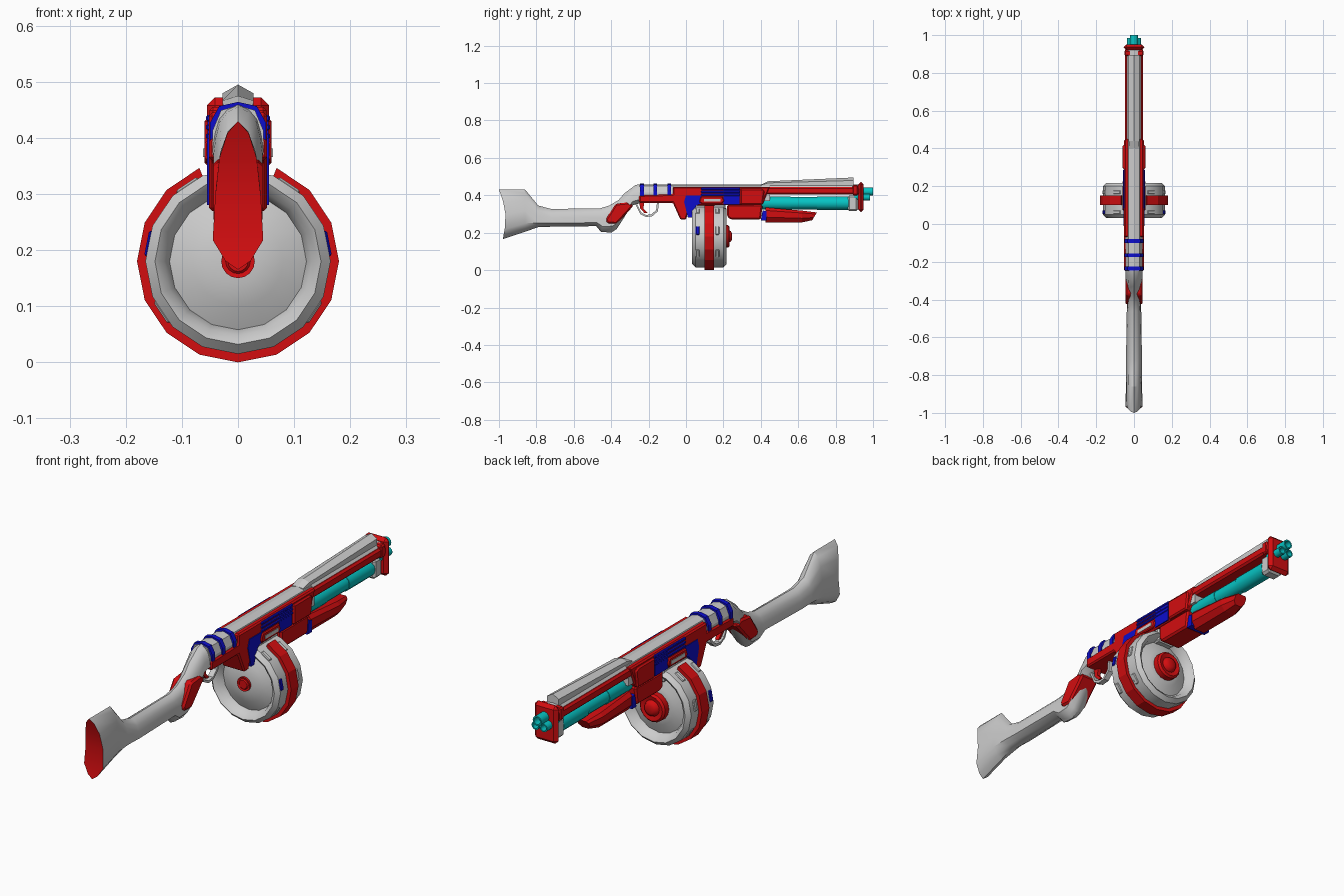
import bpy, bmesh, math
from mathutils import Matrix

cube = bpy.data.objects.get("Cube")
if cube:
    bpy.data.objects.remove(cube, do_unlink=True)


def material(name, rgb):
    m = bpy.data.materials.new(name)
    m.use_nodes = True
    m.diffuse_color = (*rgb, 1)
    m.node_tree.nodes["Principled BSDF"].inputs["Base Color"].default_value = (*rgb, 1)
    return m


GREY = material("light grey", (0.6, 0.6, 0.6))
RED = material("red", (0.65, 0.004, 0.005))
BLUE = material("blue", (0.004, 0.004, 0.6))
CYAN = material("cyan", (0.002, 0.55, 0.55))


def finish(name, bm, mats, smooth=False, bevel=0):
    bmesh.ops.remove_doubles(bm, verts=bm.verts, dist=1e-5)
    bmesh.ops.recalc_face_normals(bm, faces=bm.faces)
    me = bpy.data.meshes.new(name)
    bm.to_mesh(me)
    bm.free()
    ob = bpy.data.objects.new(name, me)
    bpy.context.collection.objects.link(ob)
    for m in mats:
        me.materials.append(m)
    if bevel:
        mod = ob.modifiers.new("chamfer", "BEVEL")
        mod.width, mod.segments = bevel, 1
    if smooth:
        bpy.ops.object.select_all(action="DESELECT")
        ob.select_set(True)
        bpy.context.view_layer.objects.active = ob
        bpy.ops.object.shade_smooth_by_angle(angle=math.radians(40))
    return ob


def prism(name, profile, w, mat, bevel=0, x=0):
    """Side profile of (y, z) points, extruded across x."""
    bm = bmesh.new()
    face = bm.faces.new([bm.verts.new((x - w, y, z)) for y, z in profile])
    ext = bmesh.ops.extrude_face_region(bm, geom=[face])["geom"]
    moved = [v for v in ext if isinstance(v, bmesh.types.BMVert)]
    bmesh.ops.translate(bm, verts=moved, vec=(2 * w, 0, 0))
    return finish(name, bm, [mat], bevel=bevel)


def box(name, y0, y1, z0, z1, w, mat, bevel=0):
    return prism(name, [(y0, z0), (y1, z0), (y1, z1), (y0, z1)], w, mat, bevel)


def loft(name, stations, section, mats, smooth=False, bow=0):
    """Rings between (bottom, top, half width); section is (height, width) fractions."""
    bm = bmesh.new()
    rings = []
    for i, ((yb, zb), (yt, zt), w) in enumerate(stations):
        sides = []
        for s in (-1, 1):
            sides.append([bm.verts.new((s * w * f, yb + (yt - yb) * t +
                          (bow * math.sin(math.pi * t) if i == 0 else 0),
                          zb + (zt - zb) * t)) for t, f in section])
        rings.append(sides)
    n = len(section)
    for a, b in zip(rings, rings[1:]):
        la, lb = a[0] + a[1][::-1], b[0] + b[1][::-1]
        for i in range(2 * n):
            j = (i + 1) % (2 * n)
            bm.faces.new((la[i], la[j], lb[j], lb[i]))
    for k, (left, right) in ((0, rings[0]), (1, rings[-1])):
        for i in range(n - 1):
            f = bm.faces.new((left[i], left[i + 1], right[i + 1], right[i]))
            f.material_index = len(mats) - 1 if k == 0 else 0
    return finish(name, bm, mats, smooth)


def lathe(name, profile, mat, x=0, z=0, n=16, skip=0, smooth=True, closed=False):
    """Turn (radius, y) points about a y axis, leaving out skip segments each side of the top."""
    bm = bmesh.new()
    rings = []
    for i in range(skip, n - skip + 1):
        a = 2 * math.pi * i / n
        rings.append([bm.verts.new((x + r * math.sin(a), y, z + r * math.cos(a)))
                      for r, y in profile])
    m = len(profile)
    for a, b in zip(rings, rings[1:]):
        for i in range(m if closed else m - 1):
            j = (i + 1) % m
            bm.faces.new((a[i], a[j], b[j], b[i]))
    if skip:
        bm.faces.new(rings[0])
        bm.faces.new(rings[-1])
    return finish(name, bm, [mat], smooth)


def tube(name, y0, y1, r, mat, x=0, z=0, bore=0.7):
    return lathe(name, [(0, y0), (r, y0), (r, y1), (r * bore, y1), (r * bore, y1 - 0.03),
                        (0, y1 - 0.03)], mat, x, z, n=12)


# Stock, with a red concave butt
ROUND = [(0, 0), (0.06, 0.5), (0.2, 1), (0.5, 0.9), (0.75, 0.74), (0.92, 0.42), (1, 0)]
loft("stock", [
    ((-0.98, 0.165), (-1.0, 0.43), 0.045), ((-0.86, 0.205), (-0.86, 0.43), 0.043),
    ((-0.79, 0.23), (-0.79, 0.345), 0.042), ((-0.72, 0.232), (-0.72, 0.327), 0.042),
    ((-0.48, 0.235), (-0.46, 0.33), 0.039), ((-0.455, 0.205), (-0.41, 0.345), 0.037),
    ((-0.40, 0.2), (-0.36, 0.375), 0.037), ((-0.37, 0.22), (-0.33, 0.41), 0.039),
    ((-0.29, 0.345), (-0.27, 0.455), 0.044), ((-0.24, 0.36), (-0.24, 0.46), 0.046)],
    ROUND, [GREY, RED], smooth=True, bow=0.025)
prism("grip_panel", [(-0.43, 0.27), (-0.42, 0.25), (-0.37, 0.247), (-0.28, 0.345),
                     (-0.31, 0.362), (-0.375, 0.355)], 0.044, RED, 0.008)

# Trigger and guard
arc = [(-0.275, 0.36), (-0.245, 0.3), (-0.215, 0.284), (-0.18, 0.288), (-0.15, 0.315), (-0.145, 0.36)]
inner = [(-0.21 + (y + 0.21) * 0.84, 0.36 + (z - 0.36) * 0.86) for y, z in arc]
prism("trigger_guard", arc + inner[::-1], 0.012, GREY)
prism("trigger", [(-0.25, 0.365), (-0.222, 0.365), (-0.228, 0.33), (-0.205, 0.305),
                  (-0.222, 0.305), (-0.245, 0.33)], 0.008, RED)

# Receiver: spine, bands and red body
ARCH = [(0, 0), (0, 1), (0.5, 1), (0.9, 0.67), (1, 0)]


def spine(name, y0, y1, z0, z1, w, mat):
    loft(name, [((y0, z0), (y0, z1), w), ((y1, z0), (y1, z1), w)], ARCH, [mat])


spine("rear_spine", -0.25, 0.45, 0.37, 0.458, 0.045, GREY)
spine("front_spine", 0.45, 0.925, 0.42, 0.458, 0.04, GREY)
for i, y in enumerate((-0.235, -0.165, -0.09)):
    spine("band_%d" % (i + 1), y - 0.01, y + 0.01, 0.39, 0.464, 0.05, BLUE)
prism("receiver", [(-0.25, 0.36), (-0.25, 0.4), (-0.07, 0.405), (-0.07, 0.445), (0.45, 0.445),
                   (0.43, 0.4), (0.41, 0.35), (0.02, 0.345), (0, 0.27), (-0.03, 0.27),
                   (-0.07, 0.36)], 0.052, RED, 0.006)
prism("front_shell", [(0.29, 0.35), (0.41, 0.35), (0.42, 0.425), (0.4, 0.435), (0.29, 0.435)],
      0.06, RED, 0.006)
prism("front_block", [(0.22, 0.285), (0.24, 0.27), (0.4, 0.27), (0.41, 0.35), (0.22, 0.35)],
      0.05, RED, 0.008)
prism("blue_corner", [(0.4, 0.265), (0.43, 0.265), (0.43, 0.315), (0.41, 0.32)], 0.047, BLUE)
prism("blue_web", [(0.01, 0.28), (0.03, 0.28), (0.055, 0.345), (0.085, 0.36), (0.085, 0.4),
                   (0, 0.4), (-0.01, 0.365)], 0.055, BLUE)
for i in range(3):
    z = 0.397 + 0.016 * i
    box("blue_rib_%d" % (i + 1), 0.08, 0.29, z, z + 0.012, 0.057, BLUE, 0.003)
box("blue_panel", 0.2, 0.285, 0.352, 0.44, 0.0545, BLUE)
prism("port_frame", [(0.07, 0.365), (0.085, 0.355), (0.19, 0.355), (0.205, 0.37),
                     (0.195, 0.394), (0.08, 0.394)], 0.06, RED, 0.004)
box("port_cover", 0.095, 0.185, 0.366, 0.381, 0.062, GREY)
box("magazine_well", 0.03, 0.21, 0.29, 0.358, 0.042, GREY, 0.006)

# Barrel shroud, sight rail and muzzle
box("barrel_shroud", 0.4, 0.93, 0.403, 0.443, 0.048, RED, 0.008)
loft("sight_rail", [((0.40, 0.45), (0.40, 0.457), 0.026), ((0.44, 0.45), (0.44, 0.475), 0.028),
                    ((0.895, 0.45), (0.895, 0.495), 0.028)],
     [(0, 0), (0, 1), (0.65, 1), (1, 0)], [GREY])
box("muzzle_plate", 0.92, 0.95, 0.31, 0.472, 0.055, RED, 0.014)
box("muzzle_collar", 0.89, 0.92, 0.4, 0.455, 0.051, RED, 0.006)
box("tube_clamp", 0.865, 0.92, 0.315, 0.4, 0.036, GREY, 0.01)
tube("upper_barrel", 0.9, 1.0, 0.021, CYAN, 0, 0.42)
for side, s in (("left", 1), ("right", -1)):
    tube(side + "_barrel", 0.9, 0.985, 0.018, CYAN, s * 0.019, 0.39)

# Tube under the barrel and fore grip
for i, (y0, y1, r) in enumerate(((0.4, 0.56, 0.035), (0.56, 0.7, 0.033), (0.7, 0.87, 0.036))):
    tube("under_tube_%d" % (i + 1), y0, y1, r, CYAN, 0, 0.358)
loft("fore_grip", [((0.425, 0.255), (0.425, 0.335), 0.045), ((0.62, 0.255), (0.62, 0.318), 0.045),
                   ((0.675, 0.267), (0.7, 0.308), 0.028)],
     [(0, 0), (0, 0.55), (0.35, 1), (0.8, 1), (1, 0.7), (1, 0)], [RED])

# Drum magazine with dished faces
HUB = 0.18
lathe("drum", [(0, 0.045), (0.04, 0.045), (0.08, 0.055), (0.122, 0.075), (0.132, 0.045),
               (0.148, 0.033), (0.165, 0.05), (0.165, 0.2), (0.148, 0.217), (0.132, 0.205),
               (0.122, 0.18), (0.08, 0.195), (0.06, 0.2), (0, 0.2)], GREY, z=HUB)
lathe("drum_band", [(0.16, 0.1), (0.18, 0.1), (0.18, 0.15), (0.16, 0.15)], RED, z=HUB,
      skip=1, smooth=False, closed=True)
lathe("front_hub", [(0, 0.034), (0.018, 0.034), (0.022, 0.038), (0.03, 0.036), (0.03, 0.05)],
      RED, z=HUB)
lathe("rear_hub", [(0.06, 0.195), (0.06, 0.225), (0.052, 0.233), (0.034, 0.228), (0.028, 0.24),
                   (0.016, 0.246), (0, 0.246)], RED, z=HUB)
for s, side in ((1, "left"), (-1, "right")):
    for k in (1, 3, 5):
        for y, where in ((0.062, "front"), (0.168, "rear")):
            a = s * math.radians(11.25 + 22.5 * k)
            bm = bmesh.new()
            bmesh.ops.create_cube(bm, size=1, matrix=Matrix.Translation((0, y, HUB))
                                  @ Matrix.Rotation(a, 4, "Y") @ Matrix.Translation((0, 0, 0.162))
                                  @ Matrix.Diagonal((0.046, 0.02, 0.008, 1)))
            mat = BLUE if k == 3 and y < 0.1 else GREY
            finish("%s_%s_slot_%d" % (side, where, k), bm, [mat], bevel=0.003)
